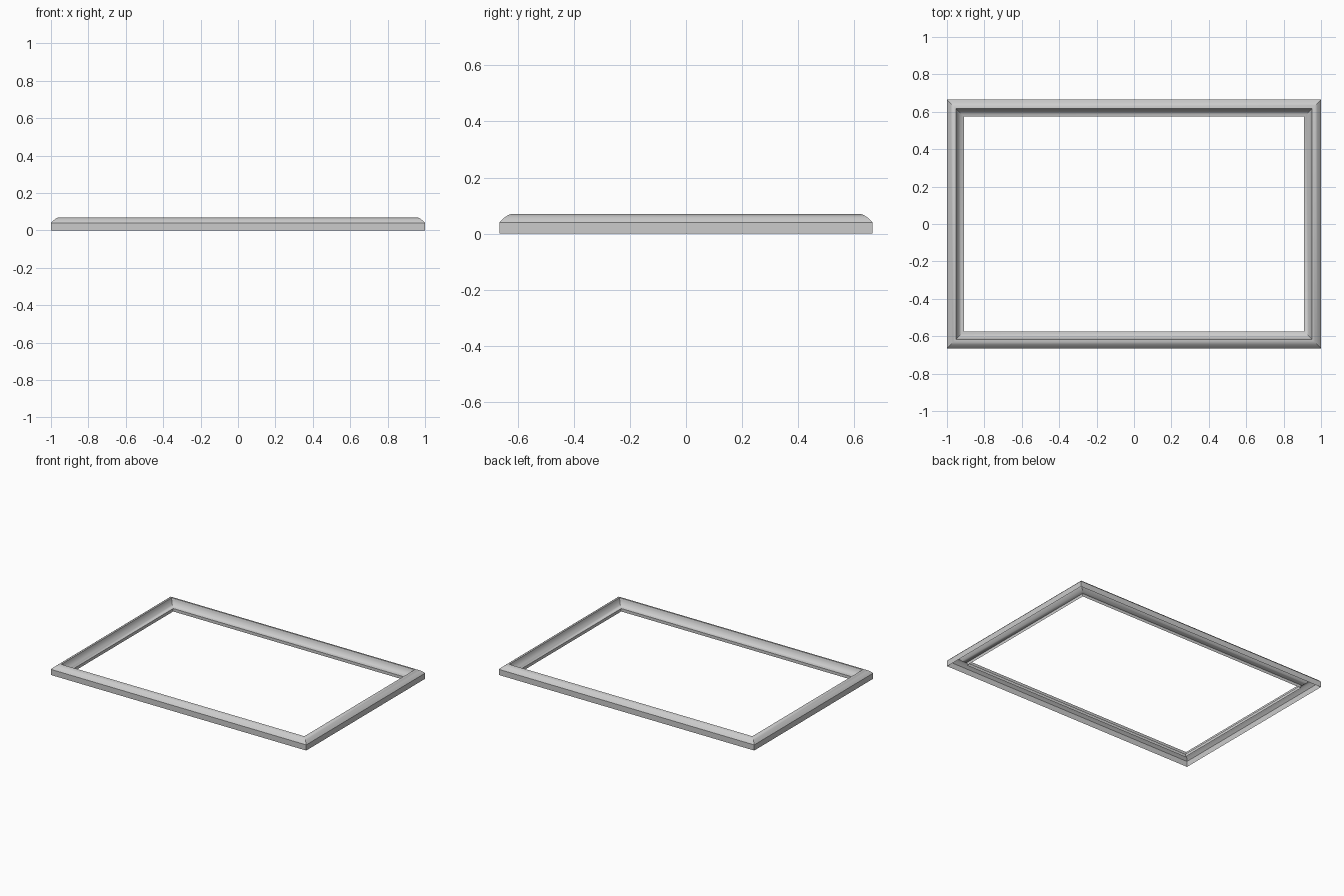
import bpy, bmesh

if "Cube" in bpy.data.objects:
    bpy.data.objects.remove(bpy.data.objects["Cube"])

# Moulding cross-section: (inset from the outer edge, height), open underneath
PROFILE = [(0, 0), (0, 0.04), (0.009, 0.05), (0.02, 0.059), (0.032, 0.067),
           (0.042, 0.07), (0.048, 0.07), (0.051, 0.056), (0.057, 0.044),
           (0.066, 0.033), (0.077, 0.025), (0.09, 0.021), (0.09, 0)]
HALF_X, HALF_Y = 1.0, 0.665

# Mitred rectangular frame: one profile copy at each corner, bridged around
bm = bmesh.new()
rings = []
for sx, sy in [(-1, -1), (1, -1), (1, 1), (-1, 1)]:
    rings.append([bm.verts.new((sx * (HALF_X - d), sy * (HALF_Y - d), z))
                  for d, z in PROFILE])
for i in range(4):
    a, b = rings[i], rings[(i + 1) % 4]
    for j in range(len(PROFILE) - 1):
        bm.faces.new((a[j], b[j], b[j + 1], a[j + 1]))

mesh = bpy.data.meshes.new("picture_frame")
bm.to_mesh(mesh)
bm.free()
frame = bpy.data.objects.new("picture_frame", mesh)
bpy.context.collection.objects.link(frame)

# Smooth moulding with crisp mitres and edges
bpy.context.view_layer.objects.active = frame
frame.select_set(True)
bpy.ops.object.shade_smooth_by_angle(angle=0.6)
